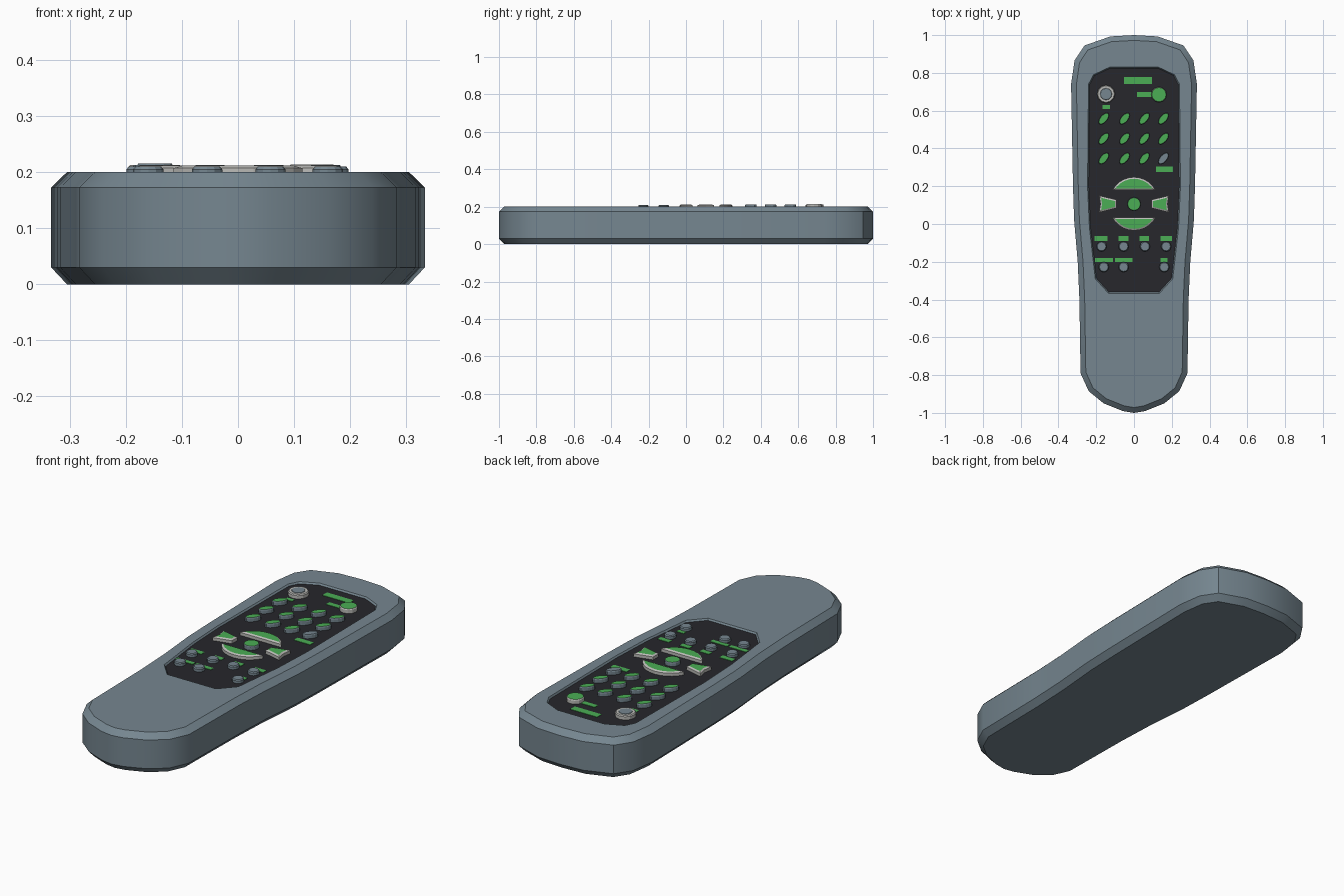
import bpy, bmesh
from math import sin, cos, radians, pi
from mathutils import Vector

if "Cube" in bpy.data.objects:
    bpy.data.objects.remove(bpy.data.objects["Cube"])


def material(name, rgb):
    m = bpy.data.materials.new(name)
    m.diffuse_color = (*rgb, 1)
    m.use_nodes = True
    m.node_tree.nodes["Principled BSDF"].inputs["Base Color"].default_value = m.diffuse_color
    return m


GREY = material("casing_grey", (0.18, 0.24, 0.28))
LIGHT = material("rim_grey", (0.5, 0.5, 0.48))
BLACK = material("panel_black", (0.02, 0.02, 0.025))
GREEN = material("print_green", (0.07, 0.42, 0.09))


def inset(pts, d):
    """Move every side of a counter-clockwise outline inward by d."""
    out = []
    for i, p in enumerate(pts):
        a, b, c = Vector(pts[i - 1]), Vector(p), Vector(pts[(i + 1) % len(pts)])
        n1 = Vector((a.y - b.y, b.x - a.x)).normalized()
        n2 = Vector((b.y - c.y, c.x - b.x)).normalized()
        out.append(tuple(b + (n1 + n2) * (d / max(1 + n1.dot(n2), 0.35))))
    return out


def mirrored(half):
    """Right half, listed bottom to top, completed counter-clockwise."""
    return half + [(-x, y) for x, y in reversed(half) if x > 1e-6]


def loft(bm, rings):
    """Join (outline, z) rings with quads; return the vertex rings."""
    loops = [[bm.verts.new((x, y, z)) for x, y in pts] for pts, z in rings]
    n = len(loops[0])
    for lo, hi in zip(loops, loops[1:]):
        for i in range(n):
            j = (i + 1) % n
            bm.faces.new((lo[i], lo[j], hi[j], hi[i]))
    return loops


def finish(bm, name, mats, smooth=None):
    bmesh.ops.recalc_face_normals(bm, faces=bm.faces)
    me = bpy.data.meshes.new(name)
    bm.to_mesh(me)
    bm.free()
    ob = bpy.data.objects.new(name, me)
    bpy.context.collection.objects.link(ob)
    for m in mats:
        me.materials.append(m)
    if smooth:
        bpy.ops.object.select_all(action='DESELECT')
        ob.select_set(True)
        bpy.context.view_layer.objects.active = ob
        bpy.ops.object.shade_smooth_by_angle(angle=radians(smooth))
    return ob


def solid(name, rings, side, top=None):
    """Closed lofted solid whose top face can have its own colour."""
    bm = bmesh.new()
    loops = loft(bm, rings)
    bm.faces.new(loops[0][::-1])
    bm.faces.new(loops[-1]).material_index = 1 if top else 0
    return finish(bm, name, [side, top] if top else [side])


def ellipse(x, y, a, b=None, turn=0, n=12):
    b, t = b or a, radians(turn)
    return [(x + a * cos(u) * cos(t) - b * sin(u) * sin(t),
             y + a * cos(u) * sin(t) + b * sin(u) * cos(t))
            for u in (2 * pi * i / n for i in range(n))]


FLOOR = 0.192


def button(name, pts, z, side, top, taper=0.004):
    solid(name, [(pts, FLOOR - 0.002), (pts, z - 0.005), (inset(pts, taper), z)], side, top)


def label(x0, x1, y0, y1):
    pts = [(x0, y0), (x1, y0), (x1, y1), (x0, y1)]
    solid("label_bar", [(pts, FLOOR - 0.002), (pts, FLOOR + 0.002)], GREEN)


# Casing: chamfered shell with a shallow recess in the top
outline = mirrored([(0, -1), (0.06, -0.99), (0.16, -0.95), (0.24, -0.885), (0.283, -0.79),
                    (0.289, -0.4), (0.298, -0.2), (0.317, 0.02), (0.323, 0.2), (0.333, 0.74),
                    (0.315, 0.865), (0.262, 0.945), (0.125, 0.993), (0, 1)])
window = mirrored([(0.135, -0.367), (0.205, -0.29), (0.236, -0.02), (0.246, 0.2),
                   (0.241, 0.74), (0.215, 0.79), (0.13, 0.83)])
small = inset(outline, 0.028)
bm = bmesh.new()
shell = loft(bm, [(small, 0), (outline, 0.03), (outline, 0.173), (small, 0.2)])
bm.faces.new(shell[0][::-1])
recess = loft(bm, [(window, 0.2), (inset(window, 0.008), 0.188)])
rim = [bm.edges.get((r[i - 1], r[i])) for r in (shell[-1], recess[0]) for i in range(len(r))]
bmesh.ops.triangle_fill(bm, edges=rim, use_beauty=True)
finish(bm, "casing", [GREY], 28)

# Black key panel at the bottom of the recess
plate = inset(window, 0.006)
solid("key_panel", [(plate, 0.18), (plate, FLOOR)], BLACK)

# Power row
button("round_key_rim", ellipse(-0.148, 0.688, 0.048), 0.213, LIGHT, LIGHT)
button("round_key_left", ellipse(-0.148, 0.688, 0.034), 0.215, GREY, GREY)
button("round_key_right", ellipse(0.132, 0.685, 0.041), 0.214, LIGHT, GREEN, 0.003)

# Slanted oval keypad, the last key plain
for r, y in enumerate((0.558, 0.452, 0.347)):
    for c, x in enumerate((-0.16, -0.05, 0.055, 0.156)):
        plain = r == 2 and c == 3
        button("oval_key", ellipse(x, y, 0.037, 0.019, 50), 0.213, GREY,
               GREY if plain else GREEN, 0.002)

# Direction pad: two arcs, two wedges and a centre key
arc = [(0.1295 * cos(radians(a)), 0.012 + 0.1295 * sin(radians(a)))
       for a in [27.6 + 124.8 * i / 10 for i in range(11)]]
wedge = [(0.092, -0.022), (0.185, -0.045), (0.178, 0), (0.185, 0.045), (0.092, 0.022)]
for s in (1, -1):
    button("arc_key", [(s * x, 0.107 + s * y) for x, y in arc], 0.212, LIGHT, GREEN, 0.009)
    button("wedge_key", [(s * x, 0.106 + s * y) for x, y in wedge], 0.212, LIGHT, GREEN, 0.009)
button("centre_key", ellipse(0, 0.106, 0.036), 0.212, GREY, GREEN, 0.002)

# Small round keys
for y, xs in ((-0.119, (-0.172, -0.055, 0.058, 0.17)), (-0.228, (-0.16, -0.055, 0.16))):
    for x in xs:
        button("small_round_key", ellipse(x, y, 0.027), 0.21, GREY, GREY)

# Printed bars beside the keys
label(-0.053, 0.095, 0.742, 0.778)
label(0.016, 0.092, 0.672, 0.698)
label(-0.168, -0.128, 0.609, 0.63)
label(0.116, 0.206, 0.275, 0.305)
for x0, x1 in ((-0.21, -0.14), (-0.082, -0.03), (0.028, 0.08), (0.14, 0.202)):
    label(x0, x1, -0.09, -0.064)
for x0, x1 in ((-0.206, -0.11), (-0.1, -0.008), (0.14, 0.178)):
    label(x0, x1, -0.202, -0.18)
